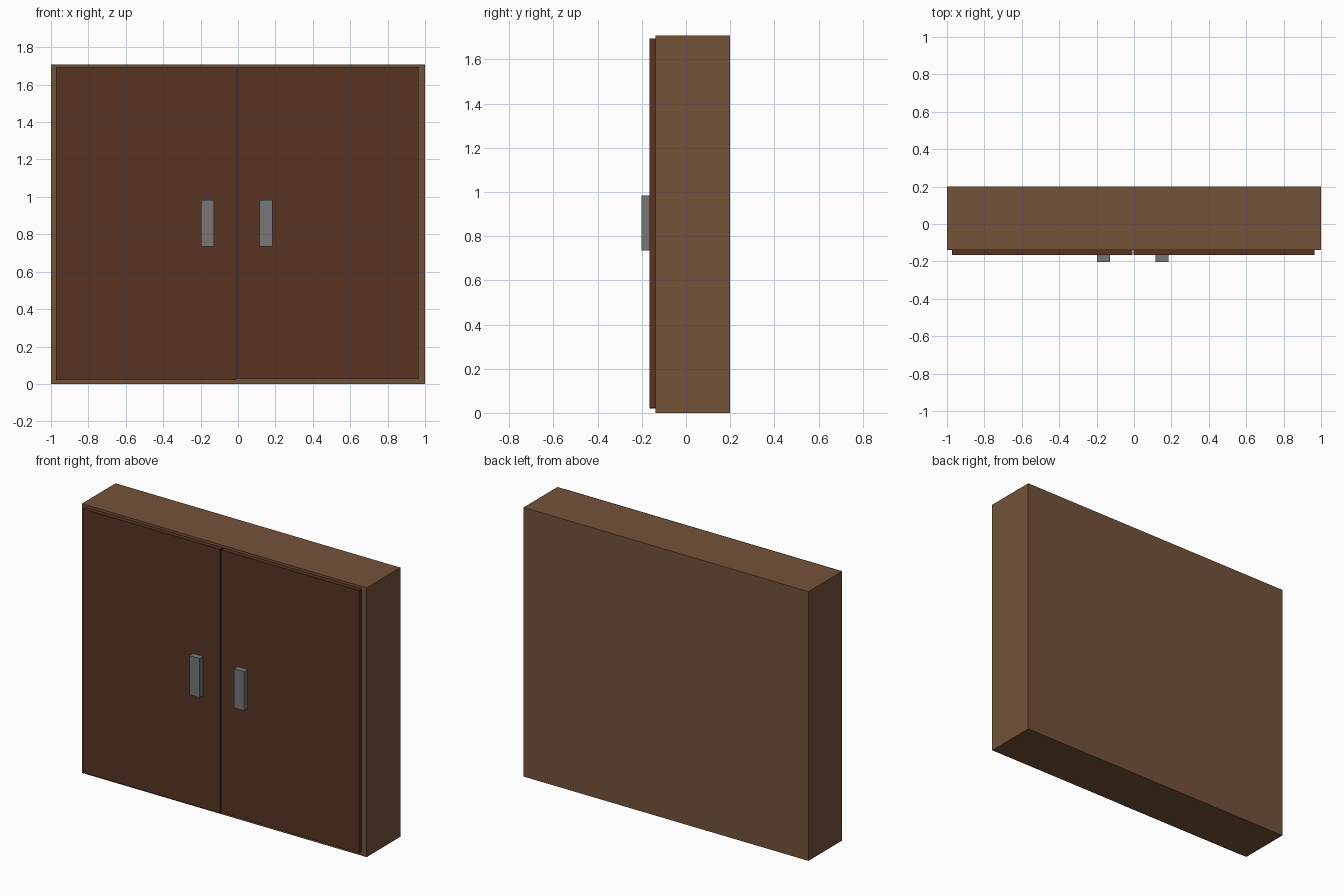
import bpy

if "Cube" in bpy.data.objects:
    bpy.data.objects.remove(bpy.data.objects["Cube"])


def material(name, rgb):
    m = bpy.data.materials.new(name)
    m.diffuse_color = (*rgb, 1.0)
    m.use_nodes = True
    m.node_tree.nodes["Principled BSDF"].inputs["Base Color"].default_value = m.diffuse_color
    return m


def box(name, x, y, z, mat):
    """Box spanning the given (min, max) ranges."""
    bpy.ops.mesh.primitive_cube_add(size=1)
    ob = bpy.context.object
    ob.name = name
    ob.location = [(a + b) / 2 for a, b in (x, y, z)]
    ob.scale = [b - a for a, b in (x, y, z)]
    bpy.ops.object.transform_apply(location=True, rotation=False, scale=True)
    ob.data.materials.append(mat)
    return ob


wood = material("brown wood", (0.174, 0.085, 0.042))
dark_wood = material("dark brown wood", (0.096, 0.034, 0.016))
metal = material("grey metal", (0.184, 0.184, 0.184))

# Cabinet carcass
box("cabinet_body", (-1.0, 1.0), (-0.138, 0.2), (0.0, 1.709), wood)

# Two doors with a narrow gap, each with a block handle
for side, door_x, door_z, handle_x in (
        ("left", (-0.973, -0.009), (0.02, 1.694), (-0.199, -0.129)),
        ("right", (-0.002, 0.965), (0.025, 1.694), (0.114, 0.184))):
    box(side + "_door", door_x, (-0.166, -0.138), door_z, dark_wood)
    box(side + "_handle", handle_x, (-0.202, -0.166), (0.735, 0.983), metal)
